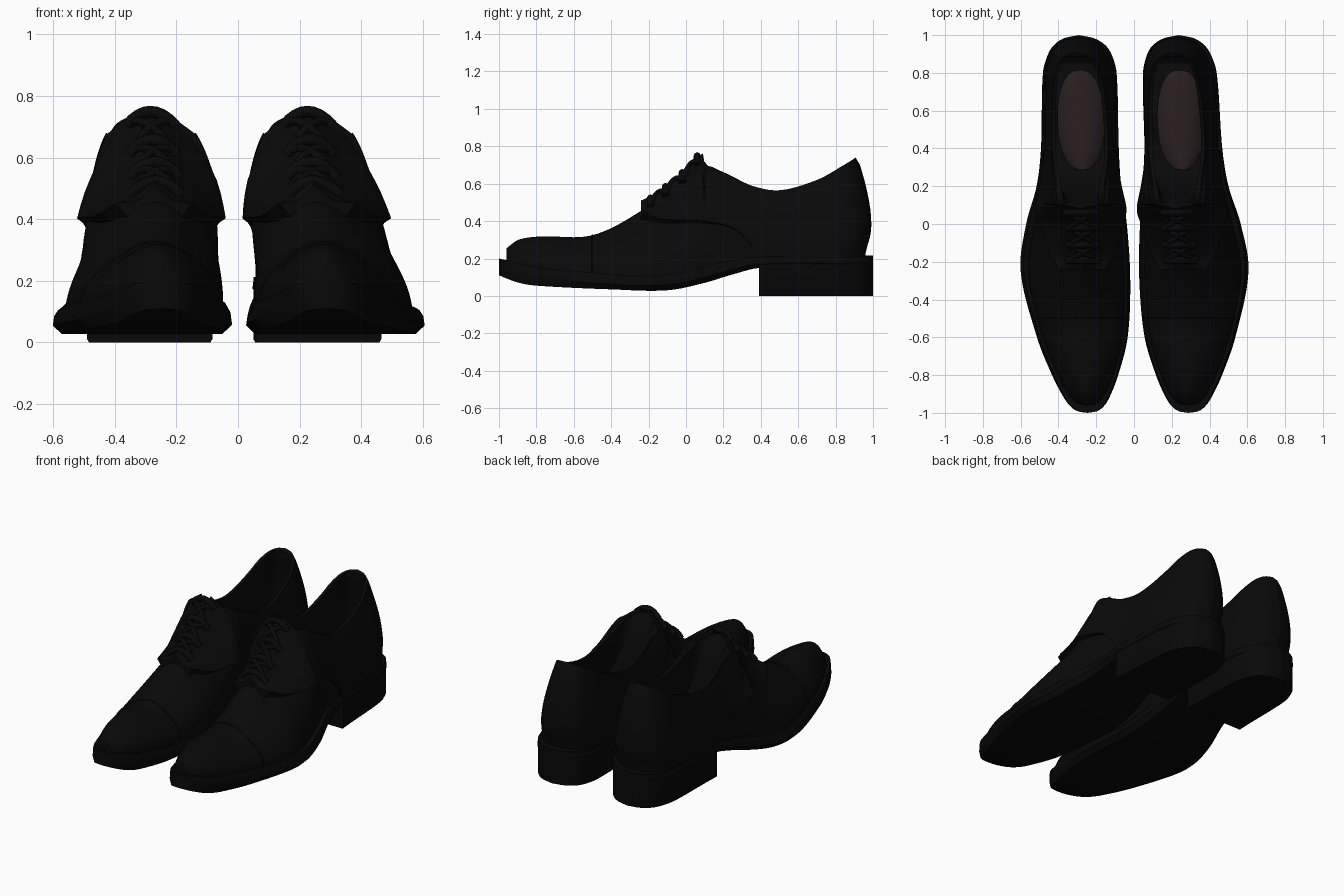
import bpy, bmesh, math

if "Cube" in bpy.data.objects:
    bpy.data.objects.remove(bpy.data.objects["Cube"], do_unlink=True)


def material(name, color):
    m = bpy.data.materials.new(name)
    m.use_nodes = True
    m.diffuse_color = (*color, 1)
    m.node_tree.nodes["Principled BSDF"].inputs["Base Color"].default_value = (*color, 1)
    return m


LEATHER = material("black leather", (0.0026, 0.0026, 0.0026))
RUBBER = material("sole black", (0.0024, 0.0024, 0.0024))
LINING = material("dark brown lining", (0.023, 0.0145, 0.0145))


def curve_through(*keys):
    """Smooth function through (position, value) keys."""
    def slope(i):
        a, b = keys[max(i - 1, 0)], keys[min(i + 1, len(keys) - 1)]
        return (b[1] - a[1]) / (b[0] - a[0])

    def f(t):
        t = min(max(t, keys[0][0]), keys[-1][0])
        i = max(k for k in range(len(keys) - 1) if keys[k][0] <= t)
        (a, p), (b, q) = keys[i], keys[i + 1]
        h, u = b - a, (t - a) / (b - a)
        v = 1 - u
        return (p * (1 + 2 * u) * v * v + q * (3 - 2 * u) * u * u
                + h * u * v * (slope(i) * v - slope(i + 1) * u))
    return f


# Plan outline of the sole and side profiles along the length
inner = curve_through((-1, .268), (-.993, .222), (-.97, .185), (-.92, .15), (-.8, .1), (-.6, .045),
                      (-.3, .024), (0, .035), (.2, .06), (.4, .068), (.8, .07), (.9, .095),
                      (.95, .13), (.985, .19), (1, .265))
outer = curve_through((-1, .268), (-.993, .314), (-.97, .352), (-.92, .39), (-.8, .45), (-.6, .525),
                      (-.25, .603), (0, .568), (.2, .508), (.4, .48), (.8, .46), (.9, .43),
                      (.95, .395), (.985, .34), (1, .265))
sole_low = curve_through((-1, .11), (-.9, .072), (-.8, .055), (-.4, .035), (-.1, .03), (.1, .07),
                         (.25, .115), (.4, .15), (1, .15))
sole_high = curve_through((-1, .2), (-.8, .155), (-.5, .125), (-.2, .105), (0, .13), (.2, .18),
                          (.4, .21), (1, .215))
edge_z = curve_through((-1, .24), (-.93, .27), (-.8, .28), (-.5, .28), (-.24, .38), (0, .55),
                       (.1, .67), (.2, .66), (.35, .59), (.5, .565), (.72, .62), (.9, .7), (1, .74))
crown_z = curve_through((-1, .255), (-.93, .3), (-.8, .318), (-.5, .325), (-.24, .455), (0, .64),
                        (.1, .74), (.2, .67), (.35, .59), (.5, .565), (.72, .62), (.9, .7), (1, .74))
upper_ratio = curve_through((-.6, .88), (-.25, .87), (0, .84), (.15, .85), (.4, .9), (.8, .93))
edge_ratio = curve_through((-1, .5), (-.8, .6), (-.5, .5), (-.24, .45), (0, .45), (.1, .52),
                           (.2, .65), (.35, .78), (.5, .8), (.72, .74), (.9, .66), (1, .6))
wall_power = curve_through((-.24, 2), (0, 2.6), (.15, 5), (.4, 3), (.7, 1.7))
heel_back = curve_through((.2, .955), (.25, .965), (.35, .99), (.5, .98), (.7, .93), (.75, .9))
openness = curve_through((.1, 0), (.28, 1), (.6, 1), (.92, 1), (.96, 0))


def blend(a, b, t):
    return a + (b - a) * t


def centre(v):
    return (inner(v) + outer(v)) / 2


def half(v):
    return (outer(v) - inner(v)) / 2


def upper_point(v, q, side):
    """Upper surface: q 0..1 climbs the wall, 1..2 crosses the vamp or dips into the shoe."""
    w = half(v) * upper_ratio(v)
    base, ze, zc = sole_high(v) - .02, edge_z(v), crown_z(v)
    wt = w * edge_ratio(v)
    if q <= 1:
        x = w + (wt - w) * q ** wall_power(v) + .04 * w * math.sin(math.pi * q)
        z = blend(base, ze, q)
    else:
        r = q - 1
        x, z = wt * (1 - r), zc - (zc - ze) * (1 - r) ** 2
        o = openness(v) if v > .1 else 0
        if o > 0:
            lip, floor = max(wt - .02, 0), w * .85
            if r < .2:
                bx, bz = blend(wt, lip, r / .2), ze
            elif r < .6:
                bx, bz = blend(lip, floor, (r - .2) / .4), blend(ze, .25, (r - .2) / .4)
            else:
                bx, bz = floor * (1 - r) / .4, .25
            x, z = blend(x, bx, o), blend(z, bz, o)
    lean = (.255 - centre(v)) * min((z - base) / .4, 1)
    y = v
    if v > .5:
        y = .5 + (v - .5) / .5 * (heel_back(z) - .5)
    elif v < -.5:
        y = -.5 + (v + .5) * .92
    return centre(v) + side * x + lean, y, z


def place(p, foot):
    """Put a point on the left (+1) or right (-1) shoe, with the slight turn and tilt of the pair."""
    return foot * p[0] - .003 - .024 * p[1] - .05 * max(p[2] - .25, 0), p[1], p[2]


def loft(name, rows, mat, foot, ring=False, cap=False, thick=0):
    bm = bmesh.new()
    grid = [[bm.verts.new(place(p, foot)) for p in row] for row in rows]
    n = len(rows[0])
    for a, b in zip(grid, grid[1:]):
        for j in range(n if ring else n - 1):
            k = (j + 1) % n
            bm.faces.new((a[j], a[k], b[k], b[j]))
    if cap:
        bm.faces.new(grid[0])
    bmesh.ops.remove_doubles(bm, verts=bm.verts, dist=.0004)
    bmesh.ops.recalc_face_normals(bm, faces=bm.faces)
    me = bpy.data.meshes.new(name)
    bm.to_mesh(me)
    bm.free()
    me.materials.append(mat)
    ob = bpy.data.objects.new(name, me)
    bpy.context.collection.objects.link(ob)
    if thick:
        mod = ob.modifiers.new("thickness", "SOLIDIFY")
        mod.thickness, mod.offset = thick, 0
    bpy.ops.object.select_all(action='DESELECT')
    bpy.context.view_layer.objects.active = ob
    ob.select_set(True)
    bpy.ops.object.shade_smooth_by_angle(angle=math.radians(40))


def tube(name, points, radius, foot):
    cu = bpy.data.curves.new(name, 'CURVE')
    cu.dimensions, cu.bevel_depth, cu.bevel_resolution, cu.use_fill_caps = '3D', radius, 2, True
    sp = cu.splines.new('POLY')
    sp.points.add(len(points) - 1)
    for s, p in zip(sp.points, points):
        s.co = (*place(p, foot), 1)
    cu.materials.append(LEATHER)
    bpy.context.collection.objects.link(bpy.data.objects.new(name, cu))


def slab_row(v, profile, low, high, scale=1):
    """Closed cross-section from a half profile of (width, height) fractions."""
    pts = [(f, h) for f, h in profile] + [(-f, h) for f, h in reversed(profile)]
    return [(centre(v) + f * half(v) * scale, v, blend(low, high, h)) for f, h in pts]


def span(a, b, n):
    return [blend(a, b, i / n) for i in range(n + 1)]


stations = [-math.cos(math.pi * i / 110) for i in range(111)]
heel_stations = [.39 + .61 * math.sin(math.pi / 2 * i / 24) for i in range(25)]
columns = span(0, 1, 14) + [1.1, 1.2, 1.3, 1.4, 1.5, 1.6, 1.8, 2]
flap_low = curve_through((-.24, .44), (-.17, .395), (.1, .39), (.25, .36), (.33, .29), (.39, .2))
flap_thickness = curve_through((-.24, .055), (-.12, .035), (.1, .03), (.28, .012), (.39, .006))


def flap_row(v, side, lift=1):
    """Raised strip of the lacing flap, with its lower and upper edges turned down."""
    base = sole_high(v) - .02
    low = min((flap_low(v) - base) / (edge_z(v) - base), 1.25)
    top = 2 if v < -.19 else 1.75 if v <= .1 else .97
    row = [upper_point(v, low, side)]
    for k in span(0, 1, 16):
        q = blend(low, top, k)
        x, y, z = upper_point(v, q, side)
        t, a = lift * flap_thickness(v) * (1 - .6 * math.sin(math.pi * k)), q * math.pi / 4
        row.append((x + side * t * math.cos(a), y, z + t * math.sin(a)))
    return row + [upper_point(v, top, side)]


for foot, tag in ((1, "left"), (-1, "right")):
    # Sole and stacked heel
    welt = [(.4, 0), (.9, 0), (1, .35), (.985, .75), (.94, 1), (.4, 1)]
    loft(tag + "_sole", [slab_row(v, welt, sole_low(v), sole_high(v)) for v in stations],
         RUBBER, foot, ring=True)
    block = [(.5, 0), (.97, 0), (1, .05), (1, 1), (.5, 1)]
    loft(tag + "_heel", [slab_row(v, block, 0, .212, .985) for v in heel_stations],
         RUBBER, foot, ring=True, cap=True)

    # Upper with its foot opening
    loft(tag + "_upper", [[upper_point(v, q, -1) for q in columns]
                          + [upper_point(v, q, 1) for q in reversed(columns[:-1])]
                          for v in stations], LEATHER, foot)

    # Brown insole pad
    pad = []
    for i in range(25):
        a = math.pi * i / 24
        w, y = .125 * math.sin(a) ** .8 if 0 < i < 24 else 0, .55 - .265 * math.cos(a)
        pad.append([(.264 + w * f, y, .256) for f in (-1, 0, 1)])
    loft(tag + "_insole", pad, LINING, foot, thick=.006)

    # Lacing flaps, one on each side, closed at the front edge
    for side, place_name in ((-1, "inner"), (1, "outer")):
        rows = [flap_row(v, side) for v in span(-.24, .39, 42)]
        loft(f"{tag}_{place_name}_lacing_flap", [flap_row(-.24, side, 0)] + rows, LEATHER, foot)

    # Toe cap seam
    seam = [upper_point(-.5, q, -1) for q in span(0, 2, 16)]
    seam += [upper_point(-.5, q, 1) for q in span(2, 0, 16)]
    tube(tag + "_toe_cap_seam", seam, .004, foot)

    # Laces: straight bars with crossing strands between them
    def lace_point(v, f):
        x, y, z = upper_point(v, 2 - abs(f), 1 if f > 0 else -1)
        return x, y - .01, z + .028

    rungs = (-.18, -.1, -.01, .07)
    for i, v in enumerate(rungs):
        tube(f"{tag}_lace_bar_{i + 1}", [lace_point(v, f) for f in span(-.75, .75, 8)], .019, foot)
    for i, (a, b) in enumerate(zip(rungs, rungs[1:])):
        for d in (-1, 1):
            tube(f"{tag}_lace_cross_{i + 1}",
                 [lace_point(blend(a, b, t), d * blend(-.65, .65, t)) for t in span(0, 1, 8)],
                 .014, foot)
